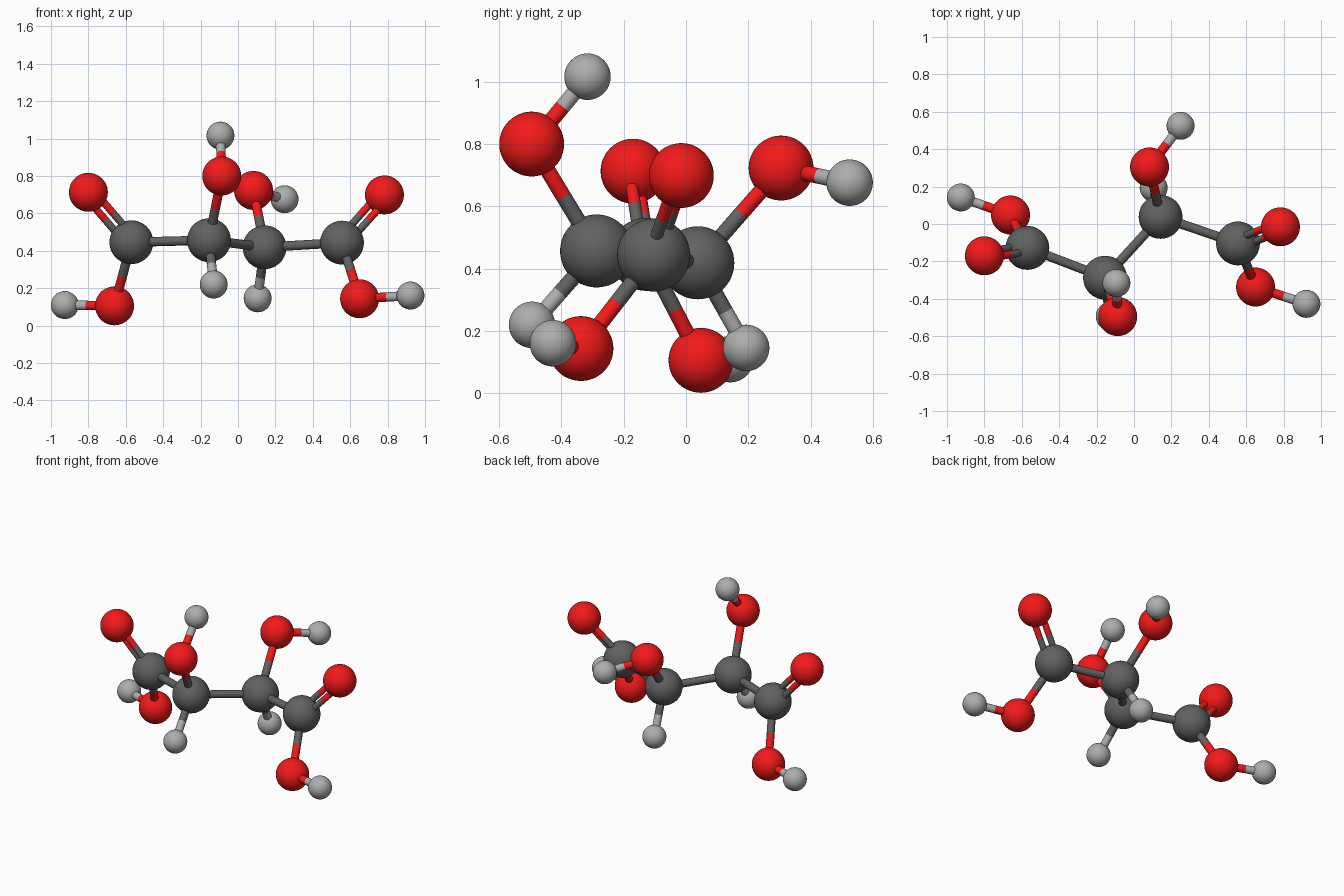
import bpy
from mathutils import Vector

if "Cube" in bpy.data.objects:
    bpy.data.objects.remove(bpy.data.objects["Cube"])

# Element: radius, colour, plain name
ELEMENTS = {
    "C": (0.117, (0.12, 0.12, 0.12, 1), "carbon"),
    "O": (0.104, (0.9, 0.01, 0.01, 1), "oxygen"),
    "H": (0.0745, (0.42, 0.42, 0.42, 1), "hydrogen"),
}
ATOMS = {
    "C1": (-0.57, -0.128, 0.446), "C2": (-0.155, -0.287, 0.457),
    "C3": (0.142, 0.038, 0.419), "C4": (0.556, -0.104, 0.444),
    "O1": (-0.80, -0.17, 0.713), "O2": (-0.66, 0.048, 0.106),
    "O3": (-0.087, -0.495, 0.80), "O4": (0.083, 0.305, 0.723),
    "O5": (0.783, -0.015, 0.699), "O6": (0.65, -0.337, 0.144),
    "H1": (-0.926, 0.142, 0.11), "H2": (-0.13, -0.494, 0.22),
    "H3": (0.105, 0.193, 0.146), "H4": (-0.094, -0.316, 1.016),
    "H5": (0.249, 0.525, 0.676), "H6": (0.922, -0.427, 0.161),
}
SINGLE = ["C1 C2", "C2 C3", "C3 C4", "C1 O2", "C2 O3", "C3 O4", "C4 O6",
          "O2 H1", "C2 H2", "C3 H3", "O3 H4", "O4 H5", "O6 H6"]
# Double bonds, with a third atom that fixes the plane of the pair
DOUBLE = ["C1 O1 O2", "C4 O5 O6"]

P = {k: Vector(v) for k, v in ATOMS.items()}
MATS = {}
for key, (_, col, label) in ELEMENTS.items():
    MATS[key] = bpy.data.materials.new(label)
    MATS[key].diffuse_color = col


def finish(name, element):
    ob = bpy.context.object
    ob.name = name
    ob.data.materials.append(MATS[element])
    bpy.ops.object.shade_smooth_by_angle()


def rod(name, a, b, r, element):
    d = b - a
    bpy.ops.mesh.primitive_cylinder_add(vertices=24, radius=r, depth=d.length, location=(a + b) / 2,
                                        rotation=d.to_track_quat("Z", "Y").to_euler())
    finish(name, element)


def bond(i, j, r, shift=Vector((0, 0, 0)), suffix=""):
    # Two half rods, split midway along the visible part
    a, b = P[i], P[j]
    d = b - a
    split = (d.length + ELEMENTS[i[0]][0] - ELEMENTS[j[0]][0]) / 2
    m = a + d.normalized() * split
    name = f"bond_{i}_{j}{suffix}"
    if i[0] == j[0]:
        rod(name, a + shift, b + shift, r, i[0])
    else:
        rod(name + "_start", a + shift, m + shift, r, i[0])
        rod(name + "_end", m + shift, b + shift, r, j[0])


# Atoms
for key, pos in P.items():
    radius, _, label = ELEMENTS[key[0]]
    bpy.ops.mesh.primitive_uv_sphere_add(segments=48, ring_count=24, radius=radius, location=pos)
    finish(f"{label}_atom_{key[1]}", key[0])

# Single bonds
for pair in SINGLE:
    bond(*pair.split(), 0.025)

# Double bonds, paired rods lying in the plane of the acid group
for trio in DOUBLE:
    i, j, k = trio.split()
    d = (P[j] - P[i]).normalized()
    e = P[k] - P[i]
    side = (e - d * e.dot(d)).normalized()
    for s, tag in ((1, "_inner"), (-1, "_outer")):
        bond(i, j, 0.02, side * 0.031 * s, tag)

for m in bpy.data.materials:
    if m.users and not m.is_grease_pencil:
        m.use_nodes = True
        m.node_tree.nodes["Principled BSDF"].inputs["Base Color"].default_value = m.diffuse_color
